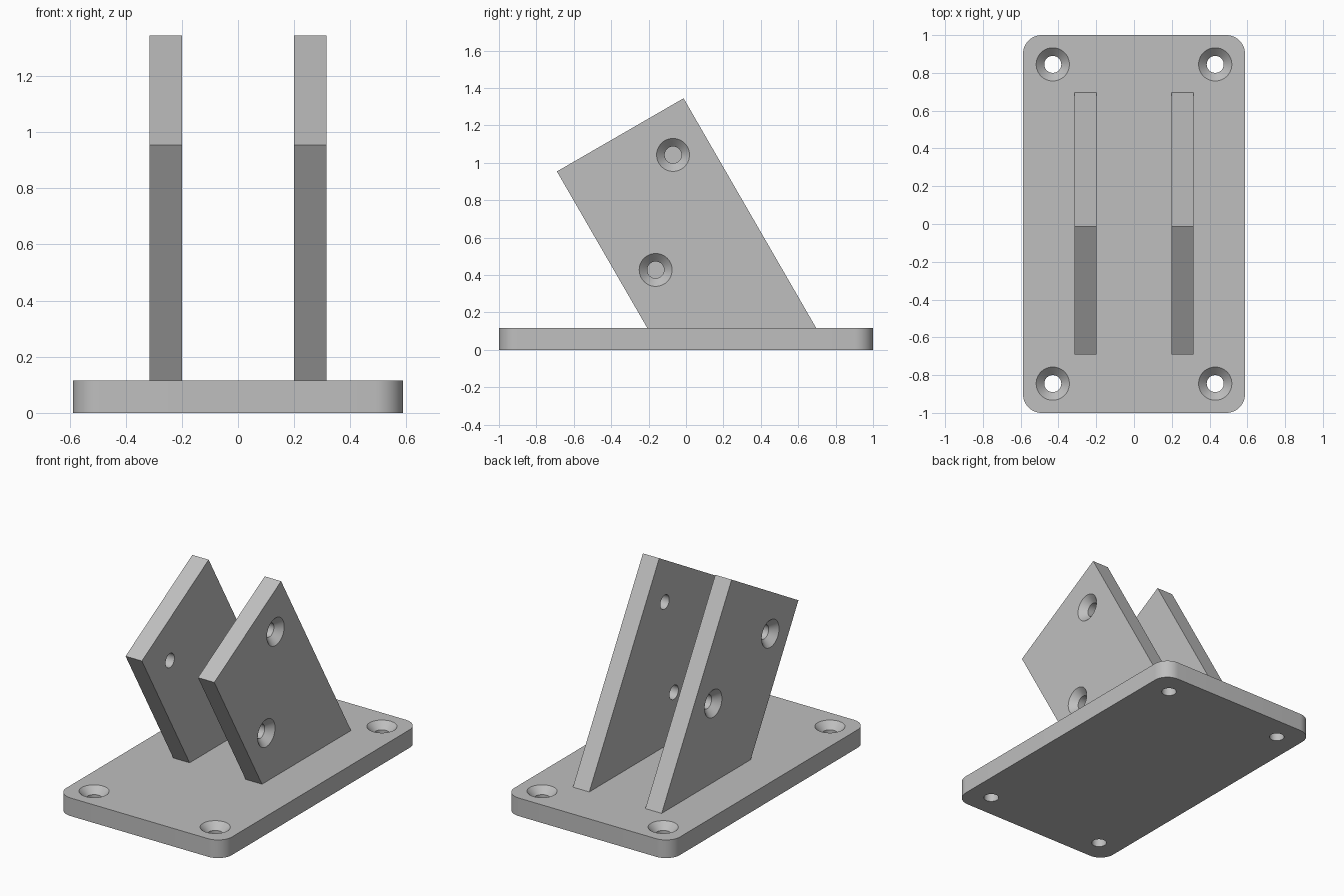
import bpy, bmesh
from math import sin, cos, pi, radians
from mathutils import Matrix, Vector

cube = bpy.data.objects.get("Cube")
if cube:
    bpy.data.objects.remove(cube, do_unlink=True)

grey = bpy.data.materials.new("plain grey")
grey.use_nodes = True
COLOUR = (0.52, 0.52, 0.52, 1)
grey.diffuse_color = COLOUR
grey.node_tree.nodes["Principled BSDF"].inputs["Base Color"].default_value = COLOUR

THICK = 0.116           # plate thickness
RIM, BORE = 0.088, 0.045  # countersink and bore radii
SEGMENTS = 48


def make_object(name, bm):
    bmesh.ops.recalc_face_normals(bm, faces=bm.faces)
    mesh = bpy.data.meshes.new(name)
    bm.to_mesh(mesh)
    bm.free()
    obj = bpy.data.objects.new(name, mesh)
    bpy.context.collection.objects.link(obj)
    return obj


def extrude_profile(name, points, offset):
    """Extrude a closed outline along the offset vector."""
    bm = bmesh.new()
    face = bm.faces.new([bm.verts.new(p) for p in points])
    result = bmesh.ops.extrude_face_region(bm, geom=[face])
    verts = [v for v in result["geom"] if isinstance(v, bmesh.types.BMVert)]
    bmesh.ops.translate(bm, verts=verts, vec=offset)
    obj = make_object(name, bm)
    obj.data.materials.append(grey)
    return obj


def add_screw_hole(bm, centre, outward):
    """Add a countersunk hole cutter, opening towards outward."""
    turn = Vector(outward).to_track_quat('Z', 'Y').to_matrix().to_4x4()
    place = Matrix.Translation(centre) @ turn
    profile = [(0.01, RIM + 0.01), (BORE - RIM, BORE), (-0.16, BORE)]
    rings = []
    for height, r in profile:
        rings.append([bm.verts.new(place @ Vector((r * cos(a), r * sin(a), height)))
                      for a in (2 * pi * i / SEGMENTS for i in range(SEGMENTS))])
    for low, high in zip(rings, rings[1:]):
        for i in range(SEGMENTS):
            j = (i + 1) % SEGMENTS
            bm.faces.new((low[i], low[j], high[j], high[i]))
    bm.faces.new(rings[0])
    bm.faces.new(rings[-1])


def drill(obj, centres, outward):
    bm = bmesh.new()
    for c in centres:
        add_screw_hole(bm, c, outward)
    cutter = make_object("hole_cutter", bm)
    cutter.hide_render = True
    cutter.data.materials.append(grey)
    mod = obj.modifiers.new("screw holes", 'BOOLEAN')
    mod.operation = 'DIFFERENCE'
    mod.solver = 'EXACT'
    mod.object = cutter
    bpy.ops.object.select_all(action='DESELECT')
    bpy.context.view_layer.objects.active = obj
    obj.select_set(True)
    bpy.ops.object.modifier_apply(modifier=mod.name)
    bpy.data.objects.remove(cutter, do_unlink=True)
    bpy.ops.object.shade_smooth_by_angle(angle=radians(30))


# Base plate with rounded corners and four countersunk holes
HALF_X, HALF_Y, CORNER = 0.588, 1.0, 0.1
outline = []
for quarter, (sx, sy) in enumerate([(1, 1), (-1, 1), (-1, -1), (1, -1)]):
    for step in range(13):
        a = (quarter + step / 12) * pi / 2
        outline.append((sx * (HALF_X - CORNER) + CORNER * cos(a),
                        sy * (HALF_Y - CORNER) + CORNER * sin(a), 0))
base = extrude_profile("base_plate", outline, (0, 0, THICK))
drill(base, [(sx * 0.43, sy * 0.845, THICK) for sx in (-1, 1) for sy in (-1, 1)],
      (0, 0, 1))

# Leaning side plates; the screw pairs lie on opposite diagonals
TOP_BACK = Vector((0, -0.013, 1.345))
up = Vector((0, -0.5, 0.866))
across = Vector((0, -0.866, -0.5))
WIDTH = 0.782


def foot(point):
    """Slide a point down the lean to the top of the base."""
    return point - up * ((point.z - THICK) / up.z)


top_front = TOP_BACK + across * WIDTH
side_outline = [TOP_BACK, top_front, foot(top_front), foot(TOP_BACK)]
near, far = 0.2, 0.588
for name, side, upper, lower in (("left_side_plate", 1, near, far),
                                 ("right_side_plate", -1, far, near)):
    outer = Vector((side * 0.315, 0, 0))
    plate = extrude_profile(name, [p + outer for p in side_outline],
                            (-side * THICK, 0, 0))
    holes = [TOP_BACK + outer + across * upper - up * 0.234,
             TOP_BACK + outer + across * lower - up * 0.72]
    drill(plate, holes, (side, 0, 0))
